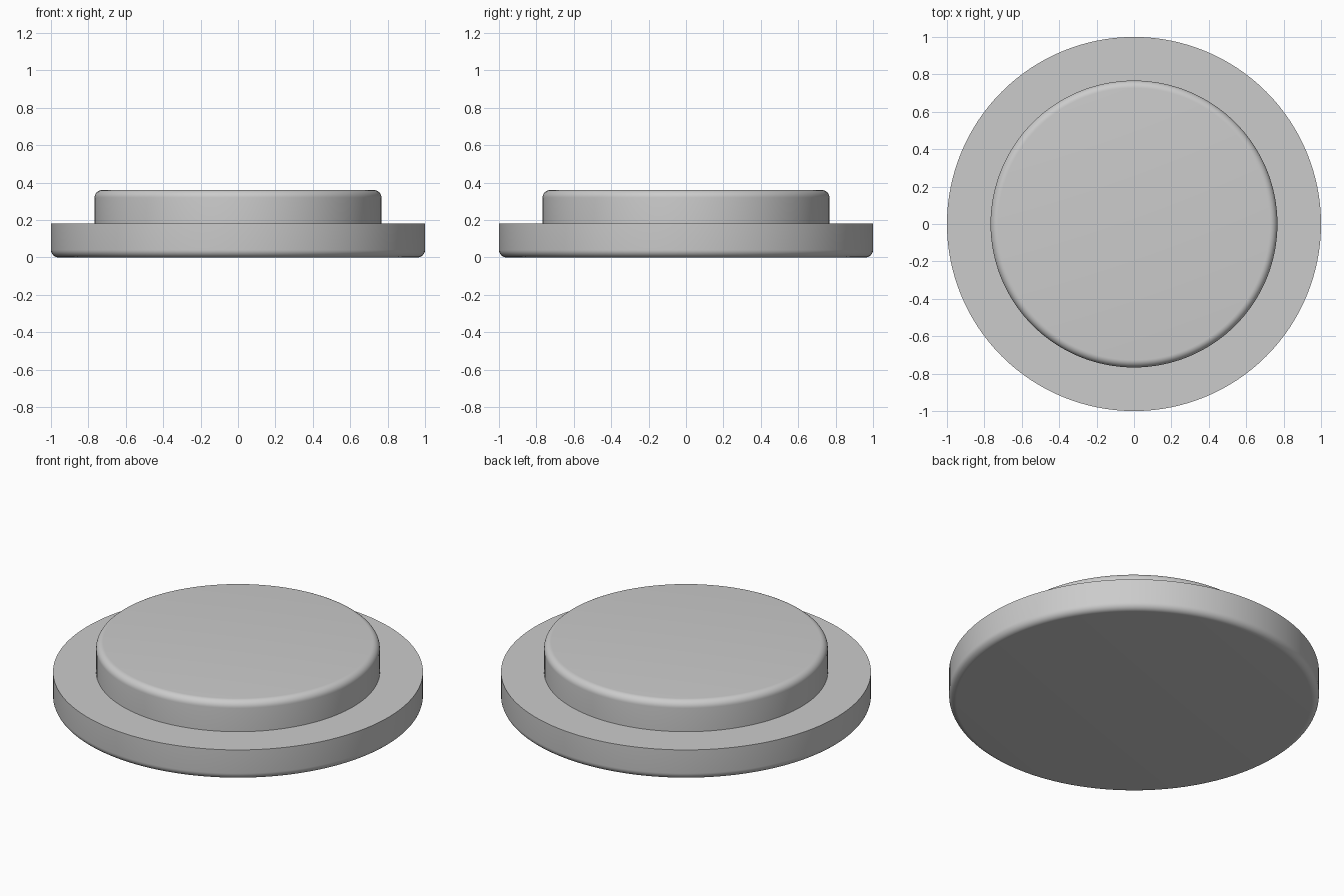
import bpy, bmesh, math

if "Cube" in bpy.data.objects:
    bpy.data.objects.remove(bpy.data.objects["Cube"])

SIDES = 128
FILLET = 0.04
ARC = 8

grey = bpy.data.materials.new("plain_grey")
grey.diffuse_color = (0.6, 0.6, 0.6, 1)
grey.use_nodes = True
grey.node_tree.nodes["Principled BSDF"].inputs["Base Color"].default_value = grey.diffuse_color


def fillet(radius, z, start):
    """Quarter-round outline points centred at (radius, z)."""
    return [(radius + FILLET * math.cos(a), z + FILLET * math.sin(a))
            for a in (start + math.pi / 2 * i / ARC for i in range(ARC + 1))]


def lathe(name, profile):
    """Spin an (r, z) outline about z, closing each end with a flat cap."""
    bm = bmesh.new()
    rings = [[bm.verts.new((r * math.cos(t), r * math.sin(t), z))
              for t in (2 * math.pi * i / SIDES for i in range(SIDES))]
             for r, z in profile]
    for low, high in zip(rings, rings[1:]):
        for i in range(SIDES):
            j = (i + 1) % SIDES
            bm.faces.new((low[i], low[j], high[j], high[i]))
    bm.faces.new(rings[0][::-1])
    bm.faces.new(rings[-1])
    mesh = bpy.data.meshes.new(name)
    bm.to_mesh(mesh)
    bm.free()
    mesh.materials.append(grey)
    obj = bpy.data.objects.new(name, mesh)
    bpy.context.collection.objects.link(obj)
    bpy.context.view_layer.objects.active = obj
    obj.select_set(True)
    bpy.ops.object.shade_smooth_by_angle(angle=math.radians(30))
    obj.select_set(False)


# One stepped disc: rounded bottom rim, flat ledge, raised disc with rounded top
lathe("stepped_disc",
      fillet(1 - FILLET, FILLET, -math.pi / 2)
      + [(1, 0.18), (0.767, 0.18)]
      + fillet(0.767 - FILLET, 0.36 - FILLET, 0))
